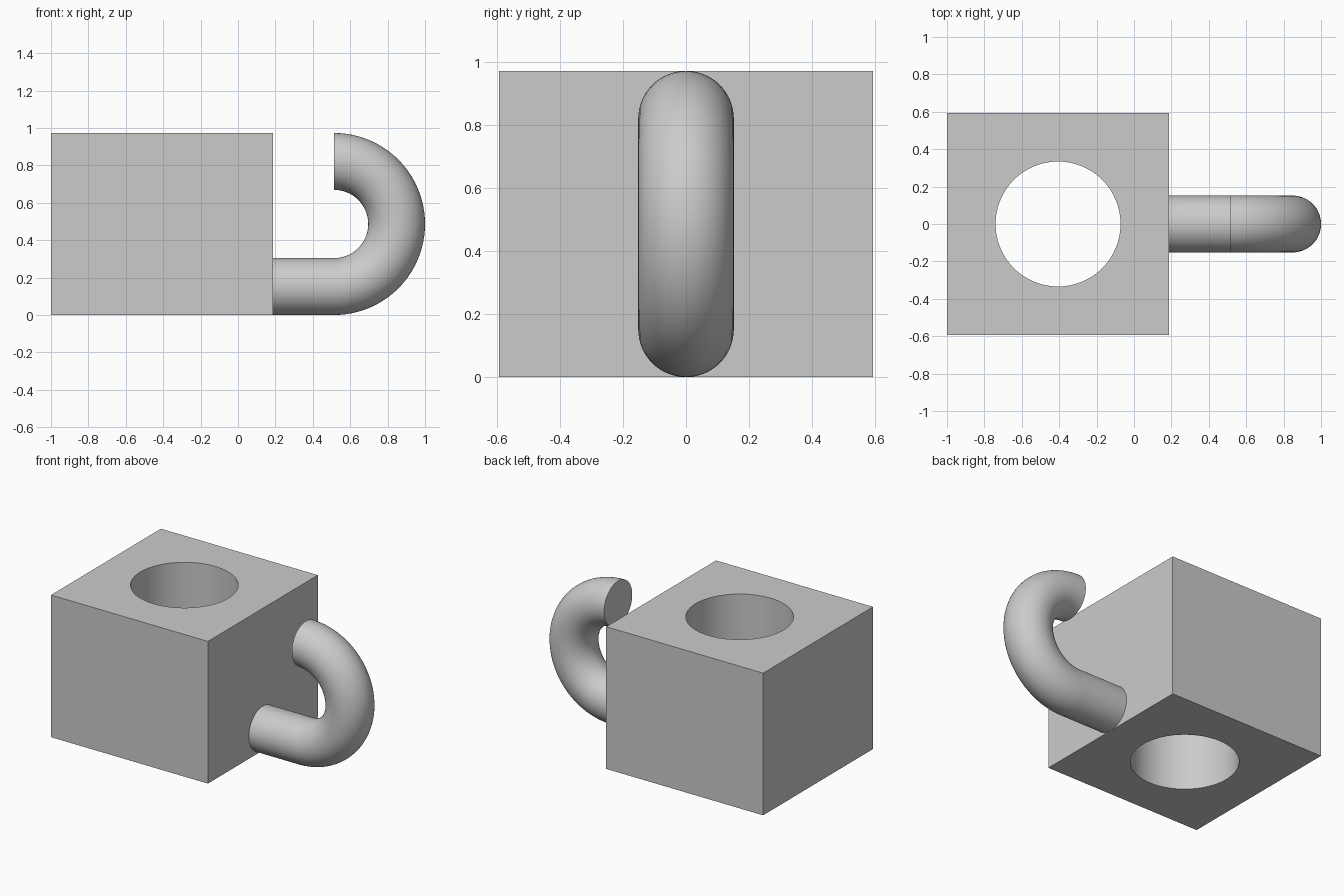
import bpy, bmesh, math
from mathutils import Matrix, Vector

if "Cube" in bpy.data.objects:
    bpy.data.objects.remove(bpy.data.objects["Cube"], do_unlink=True)

HEIGHT, HALF = 0.973, 0.594
BLOCK_X = HALF - 1.0            # block centre
SIDE_X = BLOCK_X + HALF         # face the hook grows from
HOLE_R = 0.334
TUBE_R = 0.152
BEND_R = HEIGHT / 2 - TUBE_R
BEND_X = 1.0 - BEND_R - TUBE_R

grey = bpy.data.materials.new("light_grey")
grey.use_nodes = True
color = (0.6, 0.6, 0.6, 1.0)
grey.diffuse_color = color
grey.node_tree.nodes["Principled BSDF"].inputs["Base Color"].default_value = color


def make_object(name, bm):
    bmesh.ops.recalc_face_normals(bm, faces=bm.faces)
    mesh = bpy.data.meshes.new(name)
    bm.to_mesh(mesh)
    bm.free()
    mesh.materials.append(grey)
    obj = bpy.data.objects.new(name, mesh)
    bpy.context.collection.objects.link(obj)
    return obj


def activate(obj):
    bpy.ops.object.select_all(action='DESELECT')
    obj.select_set(True)
    bpy.context.view_layer.objects.active = obj


# Square block
bm = bmesh.new()
centre = Matrix.Translation((BLOCK_X, 0, HEIGHT / 2))
size = Matrix.Diagonal((2 * HALF, 2 * HALF, HEIGHT, 1))
bmesh.ops.create_cube(bm, size=1, matrix=centre @ size)
block = make_object("block", bm)

# Round hole straight through the block
bm = bmesh.new()
bmesh.ops.create_cone(bm, cap_ends=True, segments=96, radius1=HOLE_R,
                      radius2=HOLE_R, depth=2 * HEIGHT, matrix=centre)
cutter = make_object("hole_cutter", bm)
cutter.hide_render = True
cut = block.modifiers.new("hole", 'BOOLEAN')
cut.operation = 'DIFFERENCE'
cut.solver = 'EXACT'
cut.object = cutter
activate(block)
bpy.ops.object.modifier_apply(modifier=cut.name)
bpy.data.objects.remove(cutter, do_unlink=True)

# Hook: a straight tube, then a half-turn bend with a flat open end
bm = bmesh.new()
bmesh.ops.create_circle(bm, segments=64, radius=TUBE_R,
                        matrix=Matrix.Translation((SIDE_X, 0, TUBE_R))
                        @ Matrix.Rotation(math.pi / 2, 4, 'Y'))
geom = bmesh.ops.extrude_edge_only(bm, edges=bm.edges[:])["geom"]
bmesh.ops.translate(bm, vec=(BEND_X - SIDE_X, 0, 0),
                    verts=[g for g in geom if isinstance(g, bmesh.types.BMVert)])
ring = [e for e in bm.edges if all(v.co.x > BEND_X - 0.001 for v in e.verts)]
ring_geom = ring + list({v for e in ring for v in e.verts})
bmesh.ops.spin(bm, geom=ring_geom, cent=Vector((BEND_X, 0, HEIGHT / 2)),
               axis=(0, -1, 0), angle=math.pi, steps=48)
bmesh.ops.remove_doubles(bm, verts=bm.verts, dist=0.0001)
bmesh.ops.holes_fill(bm, edges=[e for e in bm.edges if e.is_boundary], sides=0)
hook = make_object("hook", bm)

for obj in (block, hook):
    activate(obj)
    bpy.ops.object.shade_smooth_by_angle(angle=math.radians(30))
